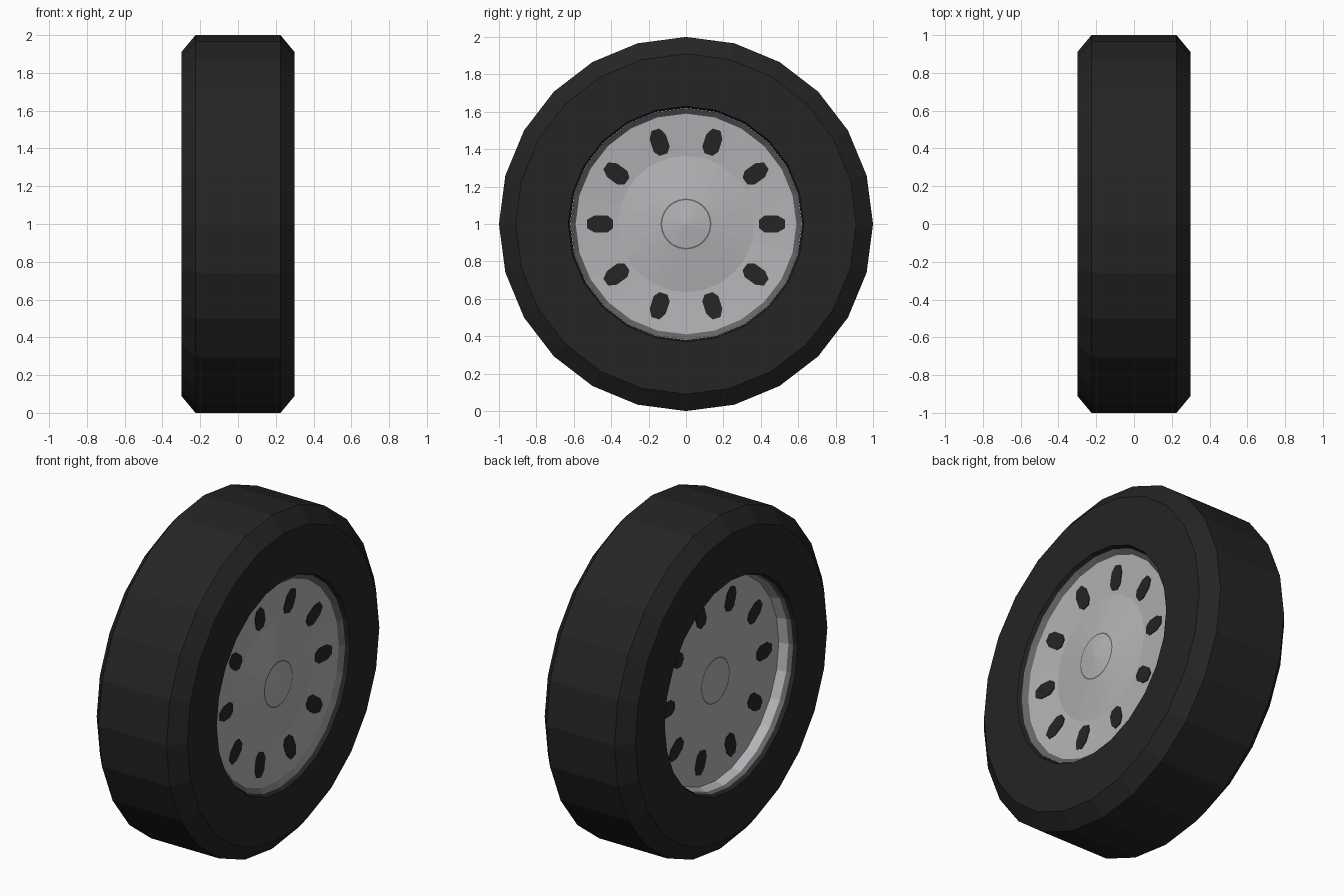
import bpy, bmesh, math

if "Cube" in bpy.data.objects:
    bpy.data.objects.remove(bpy.data.objects["Cube"])

N = 24          # sides of the wheel
CZ = 1.0        # axle height


def material(name, v):
    m = bpy.data.materials.new(name)
    m.diffuse_color = (*v, 1)
    m.use_nodes = True
    m.node_tree.nodes["Principled BSDF"].inputs["Base Color"].default_value = m.diffuse_color
    return m


RUBBER = material("black rubber", (0.018, 0.018, 0.018))
LIGHT = material("light metal", (0.45, 0.45, 0.47))
DARK = material("dark metal", (0.13, 0.13, 0.14))


def finish(name, bm, mats):
    bmesh.ops.recalc_face_normals(bm, faces=bm.faces)
    me = bpy.data.meshes.new(name)
    bm.to_mesh(me)
    bm.free()
    for m in mats:
        me.materials.append(m)
    ob = bpy.data.objects.new(name, me)
    bpy.context.collection.objects.link(ob)
    return ob


def lathe(name, profile, mats, slots, closed=False):
    """Spin (x, radius) points about the axle; slots gives a material per band."""
    bm = bmesh.new()
    rings = []
    for x, r in profile:
        if r == 0:
            rings.append([bm.verts.new((x, 0, CZ))] * N)
        else:
            rings.append([bm.verts.new((x, r * math.cos(i * math.tau / N),
                                        CZ + r * math.sin(i * math.tau / N)))
                          for i in range(N)])
    pairs = list(zip(rings, rings[1:]))
    if closed:
        pairs.append((rings[-1], rings[0]))
    for (a, b), s in zip(pairs, slots):
        for i in range(N):
            j = (i + 1) % N
            vs = list(dict.fromkeys([a[i], a[j], b[j], b[i]]))
            bm.faces.new(vs).material_index = s
    return finish(name, bm, mats)


# Tyre with bevelled shoulders
lathe("tyre", [(-0.30, 0.63), (-0.30, 0.91), (-0.225, 1.0), (0.225, 1.0),
               (0.30, 0.91), (0.30, 0.63), (0.275, 0.62), (-0.275, 0.62)],
      [RUBBER], [0] * 8, closed=True)

# Rim: hub cone, dished outer ring, lips, barrel and flat back
lathe("rim", [(0.285, 0), (0.268, 0.128), (0.267, 0.136), (0.235, 0.365),
              (0.255, 0.59), (0.277, 0.619), (-0.277, 0.619), (-0.25, 0.613),
              (-0.195, 0.60), (-0.195, 0.136), (-0.195, 0.128), (-0.195, 0)],
      [LIGHT, DARK], [0, 1, 0, 0, 1, 1, 1, 0, 0, 1, 0])


# Dark vent slots, ten on each side
def vents(name, height, out):
    bm = bmesh.new()
    shape = [(0.39, -0.022), (0.42, -0.045), (0.49, -0.045), (0.53, -0.022),
             (0.53, 0.022), (0.49, 0.045), (0.42, 0.045), (0.39, 0.022)]
    for k in range(10):
        a = k * math.tau / 10
        c, s = math.cos(a), math.sin(a)
        layers = [[bm.verts.new((height(r) + d, r * c - t * s, CZ + r * s + t * c))
                   for r, t in shape] for d in (-0.003 * out, 0.004 * out)]
        bm.faces.new(layers[0])
        bm.faces.new(layers[1])
        for i in range(8):
            j = (i + 1) % 8
            bm.faces.new((layers[0][i], layers[0][j], layers[1][j], layers[1][i]))
    finish(name, bm, [RUBBER])


vents("outer_vents", lambda r: 0.235 + (r - 0.365) * 0.02 / 0.225, 1)
vents("inner_vents", lambda r: -0.195, -1)
